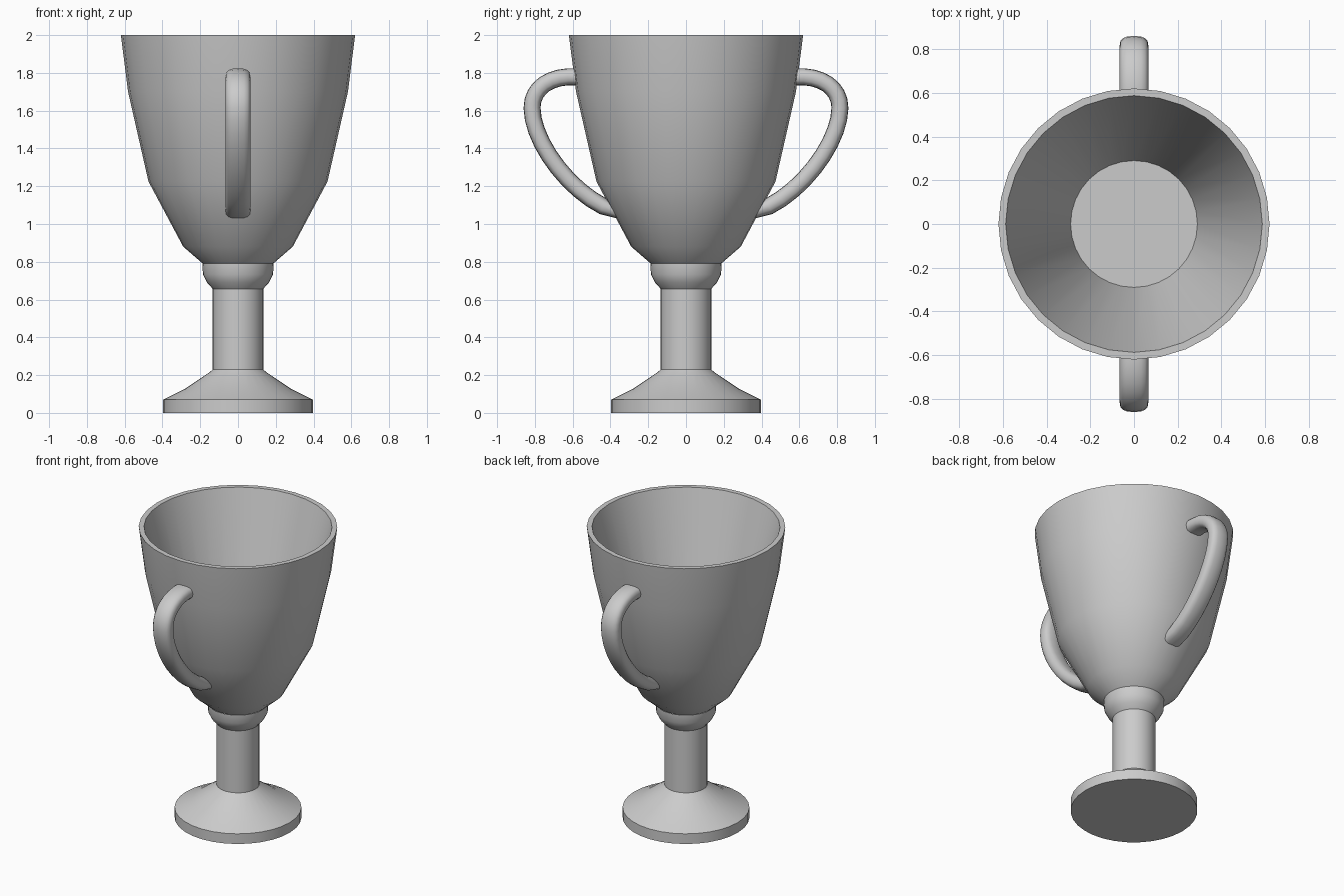
import bpy, bmesh, math
from mathutils import Vector
from mathutils.geometry import interpolate_bezier

if "Cube" in bpy.data.objects:
    bpy.data.objects.remove(bpy.data.objects["Cube"])

SIDES = 32


def finish(name, bm, angle=30):
    mesh = bpy.data.meshes.new(name)
    bm.to_mesh(mesh)
    bm.free()
    obj = bpy.data.objects.new(name, mesh)
    bpy.context.collection.objects.link(obj)
    bpy.ops.object.select_all(action='DESELECT')
    obj.select_set(True)
    bpy.context.view_layer.objects.active = obj
    bpy.ops.object.shade_smooth_by_angle(angle=math.radians(angle))
    return obj


def bridge(bm, a, b):
    n = len(a)
    for i in range(n):
        j = (i + 1) % n
        bm.faces.new((a[i], a[j], b[j], b[i]))


def lathe(name, profile, cap_start=False, cap_end=False):
    """Revolve (radius, z) points, listed from the outside bottom upwards."""
    bm = bmesh.new()
    turns = [2 * math.pi * i / SIDES for i in range(SIDES)]
    rings = [[bm.verts.new((r * math.cos(a), r * math.sin(a), z)) for a in turns]
             for r, z in profile]
    for a, b in zip(rings, rings[1:]):
        bridge(bm, a, b)
    if cap_start:
        bm.faces.new(rings[0][::-1])
    if cap_end:
        bm.faces.new(rings[-1])
    return finish(name, bm)


def handle(name, side):
    """Sweep a rounded flat section along a curved path in the yz plane."""
    v = Vector
    upper = interpolate_bezier(v((.57, 1.779)), v((.72, 1.79)),
                               v((.815, 1.72)), v((.815, 1.615)), 9)
    lower = interpolate_bezier(v((.815, 1.615)), v((.815, 1.43)),
                               v((.60, 1.14)), v((.37, 1.065)), 11)
    pts = [v((p[0], p[1])) for p in upper + lower[1:]]
    half_w, half_t, n, power = .066, .045, 16, .75
    bm = bmesh.new()
    rings = []
    last = len(pts) - 1
    for k, p in enumerate(pts):
        t = (pts[min(k + 1, last)] - pts[max(k - 1, 0)]).normalized()
        across = Vector((-t.y, t.x))
        if k == last:                  # lower end lies along the bowl wall
            across = Vector((-.47, -.88))
        ring = []
        for i in range(n):
            c, s = math.cos(2 * math.pi * i / n), math.sin(2 * math.pi * i / n)
            w = math.copysign(abs(c) ** power, c) * half_w
            q = p + across * math.copysign(abs(s) ** power, s) * half_t
            ring.append(bm.verts.new((w, side * q.x, q.y)))
        rings.append(ring)
    for a, b in zip(rings, rings[1:]):
        bridge(bm, a, b)
    bm.faces.new(rings[0])
    bm.faces.new(rings[-1])
    bmesh.ops.recalc_face_normals(bm, faces=bm.faces)
    return finish(name, bm, 40)


# Foot
lathe("base", [(.396, 0), (.396, .07), (.285, .125), (.148, .217), (.134, .23)],
      cap_start=True)
# Stem
lathe("stem", [(.134, .23), (.134, .657)])
# Collar under the bowl
lathe("collar", [(.134, .657), (.164, .69), (.186, .733), (.188, .79)])
# Bowl with a straight conical inside and flat floor
lathe("bowl", [(.186, .79), (.29, .88), (.474, 1.225), (.582, 1.70), (.62, 2),
               (.587, 2), (.29, .93)], cap_end=True)
# Handles front and back
handle("front_handle", -1)
handle("back_handle", 1)
